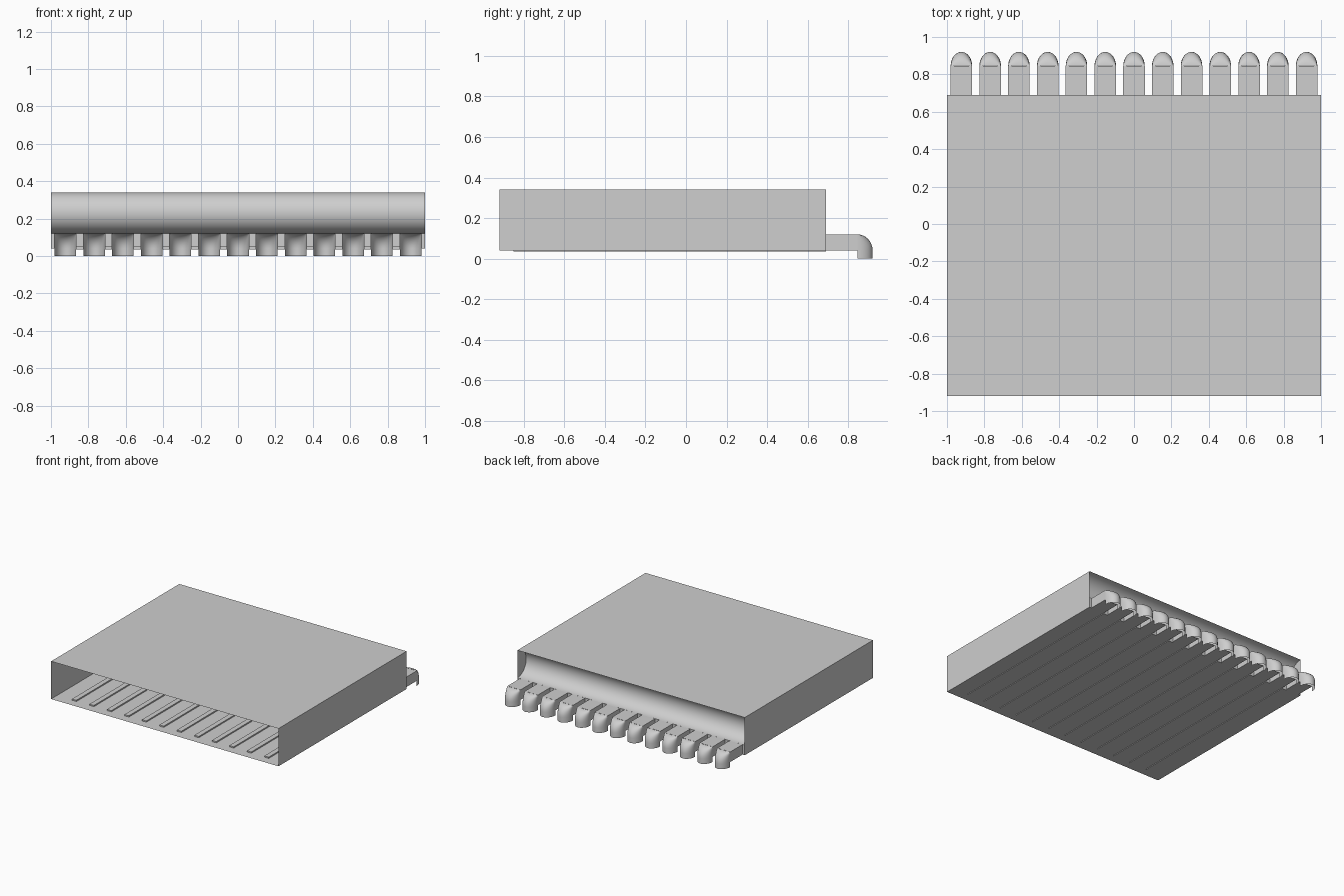
import bpy, bmesh, math

if "Cube" in bpy.data.objects:
    bpy.data.objects.remove(bpy.data.objects["Cube"])

grey = bpy.data.materials.new("light_grey")
grey.diffuse_color = (0.62, 0.62, 0.62, 1)
grey.use_nodes = True
grey.node_tree.nodes["Principled BSDF"].inputs["Base Color"].default_value = grey.diffuse_color

Y0, Y1, YT = -0.92, 0.69, 0.845      # open front, back edge, start of tooth tip
ZB, ZM, ZT = 0.04, 0.12, 0.34        # floor, tooth top, roof
N, PITCH, HW = 13, 0.1538, 0.0575    # tooth count, spacing, half width
centres = [(i - (N - 1) / 2) * PITCH for i in range(N)]


def quad(bm, *pts):
    bm.faces.new([bm.verts.new(p) for p in pts])


def grid(bm, rows):
    vr = [[bm.verts.new(p) for p in r] for r in rows]
    for a, b in zip(vr, vr[1:]):
        for i in range(len(a) - 1):
            bm.faces.new((a[i], a[i + 1], b[i + 1], b[i]))


def finish(bm, name, smooth=False):
    bmesh.ops.remove_doubles(bm, verts=bm.verts, dist=1e-5)
    bmesh.ops.recalc_face_normals(bm, faces=bm.faces)
    me = bpy.data.meshes.new(name)
    bm.to_mesh(me)
    bm.free()
    ob = bpy.data.objects.new(name, me)
    bpy.context.collection.objects.link(ob)
    me.materials.append(grey)
    if smooth:
        bpy.ops.object.select_all(action='DESELECT')
        ob.select_set(True)
        bpy.context.view_layer.objects.active = ob
        bpy.ops.object.shade_smooth_by_angle(angle=math.radians(40))
    return ob


# Thin open-fronted shell: roof, floor and two sides
bm = bmesh.new()
for z in (ZB, ZT):
    quad(bm, (-1, Y0, z), (1, Y0, z), (1, Y1, z), (-1, Y1, z))
for x in (-1, 1):
    quad(bm, (x, Y0, ZB), (x, Y1, ZB), (x, Y1, ZT), (x, Y0, ZT))
finish(bm, "housing")

# Half-round hollow along the back
r = (ZT - ZM) / 2
bm = bmesh.new()
arc = [math.pi * i / 24 for i in range(25)]
grid(bm, [[(x, Y1 - r * math.sin(a), ZM + r + r * math.cos(a) * 0.998) for a in arc]
          for x in (-1, 1)])
finish(bm, "curved_back_wall", True)

# Small back panels between the teeth
bm = bmesh.new()
edges = [-1] + [c + s * HW for c in centres for s in (-1, 1)] + [1]
for a, b in zip(edges[::2], edges[1::2]):
    quad(bm, (a, Y1, ZB), (b, Y1, ZB), (b, Y1, ZM), (a, Y1, ZM))
finish(bm, "gap_panels")

# Long floor ribs in line with the gaps
bm = bmesh.new()
for a, b in zip(centres, centres[1:]):
    x0, x1, y0, z0, z1 = a + HW, b - HW, -0.85, 0.035, 0.05
    for z in (z0, z1):
        quad(bm, (x0, y0, z), (x1, y0, z), (x1, Y1, z), (x0, Y1, z))
    for x in (x0, x1):
        quad(bm, (x, y0, z0), (x, Y1, z0), (x, Y1, z1), (x, y0, z1))
    for y in (y0, Y1):
        quad(bm, (x0, y, z0), (x1, y, z0), (x1, y, z1), (x0, y, z1))
finish(bm, "floor_ribs")

# Hollow teeth: square tube turning down into a rounded hood open below
bm = bmesh.new()
for c in centres:
    for z in (ZB, ZM):
        quad(bm, (c - HW, Y1, z), (c + HW, Y1, z), (c + HW, YT, z), (c - HW, YT, z))
    for s in (-HW, HW):
        quad(bm, (c + s, Y1, ZB), (c + s, YT, ZB), (c + s, YT, ZM), (c + s, Y1, ZM))
    rows = [(0.0, 1.0)] + [(ZB + (ZM - ZB) * math.sin(p), math.cos(p))
                           for p in [math.pi / 2 * i / 8 for i in range(9)]]
    # stop a hair short of vertical so the last row stays a clean strip
    rows[-1] = (ZM, 0.02)
    grid(bm, [[(c + HW * math.cos(t), YT + 0.075 * k * math.sin(t), z)
               for t in [math.pi * j / 16 for j in range(17)]] for z, k in rows])
finish(bm, "teeth", True)
